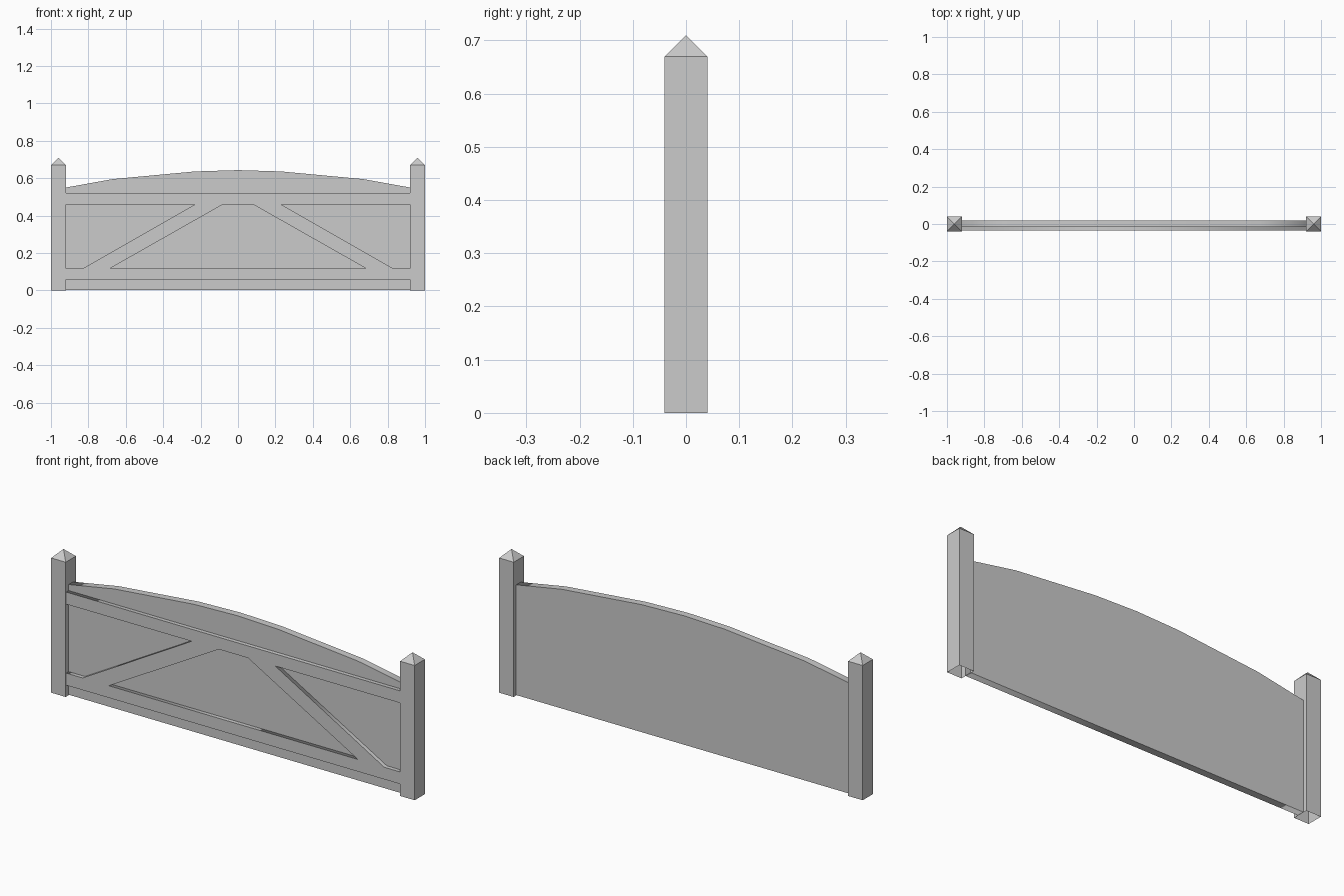
import bpy, bmesh
from math import radians

if "Cube" in bpy.data.objects:
    bpy.data.objects.remove(bpy.data.objects["Cube"])


def board(name, loops, y_front, y_back):
    """Flat board cut from closed x-z outlines (inner loops become holes)."""
    curve = bpy.data.curves.new(name, 'CURVE')
    curve.dimensions = '2D'
    curve.fill_mode = 'BOTH'
    curve.extrude = (y_back - y_front) / 2
    for pts in loops:
        spline = curve.splines.new('POLY')
        spline.points.add(len(pts) - 1)
        for p, (x, z) in zip(spline.points, pts):
            p.co = (x, z, 0, 1)
        spline.use_cyclic_u = True
    obj = bpy.data.objects.new(name, curve)
    bpy.context.collection.objects.link(obj)
    obj.location.y = (y_front + y_back) / 2
    obj.rotation_euler.x = radians(90)
    bpy.ops.object.select_all(action='DESELECT')
    obj.select_set(True)
    bpy.context.view_layer.objects.active = obj
    bpy.ops.object.convert(target='MESH')
    return obj


def mirrored(half):
    """Complete a left-to-right half outline with its mirror image."""
    return half + [(-x, z) for x, z in reversed(half)]


def post(name, x, half=0.04, height=0.67, tip=0.71):
    """Square post with a pyramid cap and an open foot."""
    bm = bmesh.new()
    corners = [(-half, -half), (half, -half), (half, half), (-half, half)]
    low = [bm.verts.new((a, b, 0)) for a, b in corners]
    top = [bm.verts.new((a, b, height)) for a, b in corners]
    apex = bm.verts.new((0, 0, tip))
    for i in range(4):
        j = (i + 1) % 4
        bm.faces.new((low[i], low[j], top[j], top[i]))
        bm.faces.new((top[i], top[j], apex))
    mesh = bpy.data.meshes.new(name)
    bm.to_mesh(mesh)
    bm.free()
    obj = bpy.data.objects.new(name, mesh)
    obj.location.x = x
    bpy.context.collection.objects.link(obj)


# Posts
post("left_post", -0.96)
post("right_post", 0.96)

# Back panel with arched top
arch = [(-0.92, 0.002), (-0.92, 0.55), (-0.67, 0.595), (-0.23, 0.636), (0, 0.643)]
board("arched_panel", [arch + [(-x, z) for x, z in reversed(arch[:-1])]],
      -0.016, 0.02)

# Raised frame: two rails joined by two diagonal braces
outline = mirrored([(-0.92, 0.057), (-0.92, 0.117), (-0.83, 0.117),
                    (-0.23, 0.46), (-0.92, 0.46), (-0.92, 0.52)])
opening = mirrored([(-0.685, 0.117), (-0.08, 0.46)])
board("braced_frame", [outline, opening], -0.036, -0.016)
